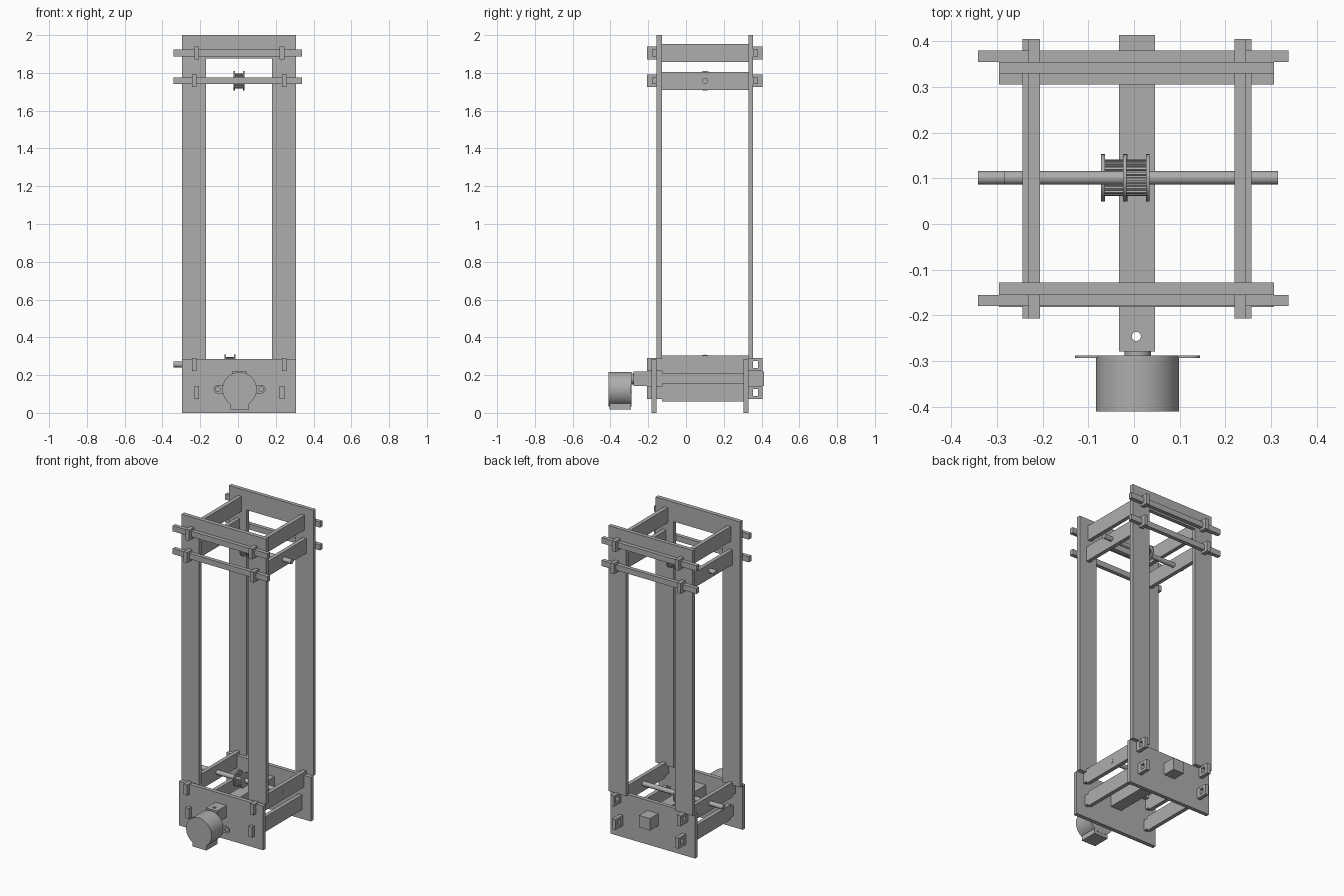
import bpy, bmesh
from math import sin, cos, pi, radians

cube = bpy.data.objects.get("Cube")
if cube:
    bpy.data.objects.remove(cube)

GREY = (0.42, 0.42, 0.42, 1)
mat = bpy.data.materials.new("plain grey")
mat.use_nodes = True
mat.diffuse_color = GREY
mat.node_tree.nodes["Principled BSDF"].inputs["Base Color"].default_value = GREY


def rect(u0, u1, v0, v1):
    return [(u0, v0), (u1, v0), (u1, v1), (u0, v1)]


def arc(u, v, r, start=0, end=2 * pi, n=32):
    full = end - start > 6
    steps = n if full else n - 1
    return [(u + r * cos(start + (end - start) * i / steps),
             v + r * sin(start + (end - start) * i / steps)) for i in range(n)]


def extrude(name, axis, lo, hi, *loops, smooth=False):
    """Extrude a flat outline (further loops are holes) along an axis."""
    curve = bpy.data.curves.new(name, "CURVE")
    curve.dimensions = "2D"
    curve.fill_mode = "BOTH"
    curve.extrude = (hi - lo) / 2
    for loop in loops:
        spline = curve.splines.new("POLY")
        spline.points.add(len(loop) - 1)
        for point, (u, v) in zip(spline.points, loop):
            point.co = (u, v, 0, 1)
        spline.use_cyclic_u = True
    temp = bpy.data.objects.new(name + "_outline", curve)
    bpy.context.collection.objects.link(temp)
    bpy.context.view_layer.update()
    mesh = bpy.data.meshes.new_from_object(
        temp.evaluated_get(bpy.context.evaluated_depsgraph_get()))
    bpy.data.objects.remove(temp)
    bpy.data.curves.remove(curve)

    bm = bmesh.new()
    bm.from_mesh(mesh)
    bmesh.ops.remove_doubles(bm, verts=bm.verts, dist=1e-5)
    for vert in bm.verts:
        u, v, w = vert.co
        w += (lo + hi) / 2
        vert.co = {"x": (w, u, v), "y": (u, w, v), "z": (u, v, w)}[axis]
    bmesh.ops.recalc_face_normals(bm, faces=bm.faces)
    for face in bm.faces:
        face.smooth = False
    bm.to_mesh(mesh)
    bm.free()
    mesh.name = name
    mesh.materials.clear()
    mesh.materials.append(mat)
    obj = bpy.data.objects.new(name, mesh)
    bpy.context.collection.objects.link(obj)
    if smooth:
        bpy.ops.object.select_all(action="DESELECT")
        obj.select_set(True)
        bpy.context.view_layer.objects.active = obj
        bpy.ops.object.shade_smooth_by_angle(angle=radians(30))
    return obj


LEFT, RIGHT = 0.307, -0.296

# Upright frames: two legs joined by a top bar
frame = [(RIGHT, 0.285), (-0.17, 0.285), (-0.17, 1.875), (0.18, 1.875),
         (0.18, 0.285), (LEFT, 0.285), (LEFT, 2), (RIGHT, 2)]
extrude("front_frame", "y", -0.155, -0.128, frame)
extrude("back_frame", "y", 0.33, 0.355, frame)

# Base plates
extrude("front_base_plate", "y", -0.182, -0.156, rect(RIGHT, LEFT, 0, 0.285))
extrude("back_base_plate", "y", 0.305, 0.33, rect(RIGHT, LEFT, 0, 0.285))


def rail(name, x, z):
    """Side rail with a narrow slotted tab at each end."""
    body, tab, slot = 0.048, 0.034, 0.018
    outline = [(-0.207, z - tab), (-0.128, z - tab), (-0.128, z - body),
               (0.33, z - body), (0.33, z - tab), (0.405, z - tab),
               (0.405, z + tab), (0.33, z + tab), (0.33, z + body),
               (-0.128, z + body), (-0.128, z + tab), (-0.207, z + tab)]
    extrude(name, "x", x, x + 0.025, outline,
            rect(-0.181, -0.155, z - slot, z + slot),
            rect(0.355, 0.381, z - slot, z + slot))


# Side rails at four levels, alternating between two spacings
levels = {"top": (1.905, 0), "upper": (1.758, 1), "lower": (0.256, 1), "bottom": (0.108, 0)}
for level, (z, wide) in levels.items():
    rail(level + "_right_rail", -0.231 - 0.013 * wide, z)
    rail(level + "_left_rail", 0.22 + 0.012 * wide, z)

# Locking slats through the slots of the two high levels
for level in ("top", "upper"):
    z = levels[level][0]
    extrude(level + "_front_slat", "y", -0.18, -0.155, rect(-0.341, 0.338, z - 0.018, z + 0.018))
    extrude(level + "_back_slat", "y", 0.355, 0.38, rect(-0.341, 0.338, z - 0.018, z + 0.018))

# Centre beam with a screw hole near its front end
extrude("centre_beam", "z", 0.143, 0.22, rect(-0.033, 0.046, -0.279, 0.414),
        arc(0.005, -0.246, 0.01, n=20))


# Axles with toothed spools
def axle(name, x0, spool, z):
    y = 0.101
    extrude(name + "_axle", "x", x0, x0 + 0.6, arc(y, z, 0.015), smooth=True)
    teeth = 20
    gear = []
    for i in range(teeth):
        for part, radius in ((0, 0.04), (0.45, 0.04), (0.5, 0.033), (0.95, 0.033)):
            a = 2 * pi * (i + part) / teeth
            gear.append((y + radius * cos(a), z + radius * sin(a)))
    extrude(name + "_spool_teeth", "x", spool, spool + 0.058, gear)
    for side, x in (("right", spool), ("left", spool + 0.05)):
        extrude(f"{name}_spool_{side}_rim", "x", x, x + 0.008, arc(y, z, 0.052), smooth=True)


axle("upper", -0.285, -0.024, 1.758)
axle("lower", -0.341, -0.072, 0.256)

# Motor: round can, mounting ears, shaft boss and wire box
mx, mz = 0.008, 0.125
extrude("motor_can", "y", -0.411, -0.288, arc(mx, mz, 0.091, n=64), smooth=True)
ears = arc(mx + 0.115, mz, 0.022, -pi / 2, pi / 2, 16) + arc(mx - 0.115, mz, 0.022, pi / 2, 1.5 * pi, 16)
extrude("motor_ears", "y", -0.293, -0.288, ears,
        arc(mx + 0.115, mz, 0.013, n=20), arc(mx - 0.115, mz, 0.013, n=20))
extrude("motor_boss", "y", -0.29, -0.278, arc(mx, 0.18, 0.029), smooth=True)
extrude("motor_wire_box", "y", -0.405, -0.29, rect(mx - 0.05, mx + 0.05, 0.017, 0.08))
